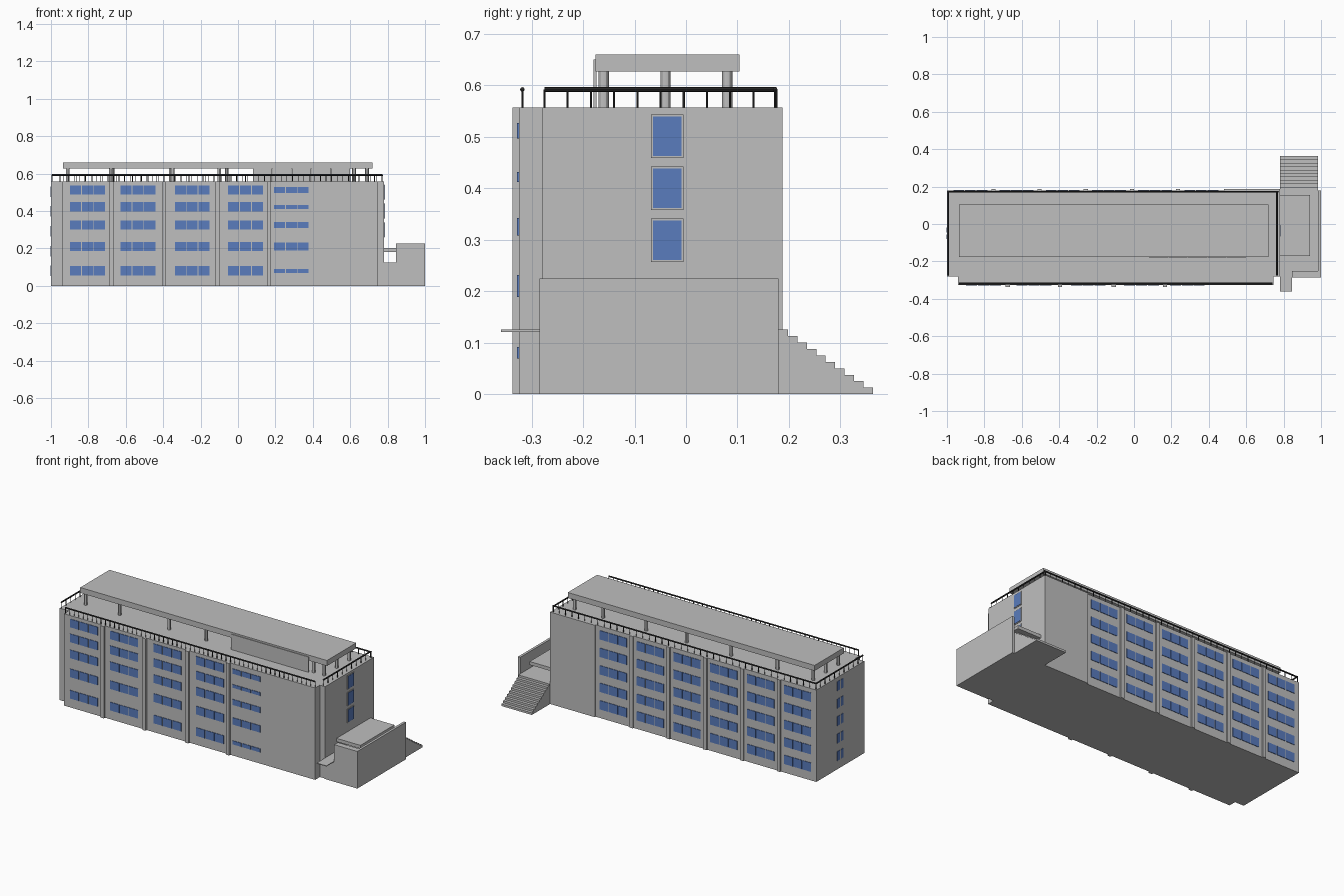
import bpy
import bmesh
from mathutils import Matrix, Vector

if "Cube" in bpy.data.objects:
    bpy.data.objects.remove(bpy.data.objects["Cube"], do_unlink=True)


def material(name, colour):
    m = bpy.data.materials.new(name)
    m.use_nodes = True
    m.diffuse_color = (*colour, 1)
    m.node_tree.nodes["Principled BSDF"].inputs["Base Color"].default_value = (*colour, 1)
    return m


CONCRETE = material("concrete grey", (0.52, 0.52, 0.52))
GLASS = material("window blue", (0.1, 0.2, 0.51))
METAL = material("railing charcoal", (0.03, 0.03, 0.03))


def add_box(bm, lo, hi):
    lo, hi = Vector(lo), Vector(hi)
    size = Matrix.Diagonal((*(hi - lo), 1))
    bmesh.ops.create_cube(bm, size=1, matrix=Matrix.Translation((lo + hi) / 2) @ size)


def add_rod(bm, a, b, radius, sides=8):
    a, b = Vector(a), Vector(b)
    turn = (b - a).to_track_quat("Z", "Y").to_matrix().to_4x4()
    bmesh.ops.create_cone(bm, cap_ends=True, segments=sides, radius1=radius, radius2=radius,
                          depth=(b - a).length, matrix=Matrix.Translation((a + b) / 2) @ turn)


def finish(name, bm, mat):
    mesh = bpy.data.meshes.new(name)
    bm.to_mesh(mesh)
    bm.free()
    mesh.materials.append(mat)
    ob = bpy.data.objects.new(name, mesh)
    bpy.context.scene.collection.objects.link(ob)
    return ob


def boxes(name, mat, items):
    bm = bmesh.new()
    for lo, hi in items:
        add_box(bm, lo, hi)
    return finish(name, bm, mat)


ROOF = 0.557
FRONT, BACK = -0.325, 0.18

# Main block: T-shaped footprint extruded to the roof
outline = [(-1, BACK), (-1, -0.28), (-0.94, -0.28), (-0.94, FRONT),
           (0.745, FRONT), (0.745, -0.28), (0.78, -0.28), (0.78, BACK)]
bm = bmesh.new()
base = bm.faces.new([bm.verts.new((x, y, 0)) for x, y in outline])
top = bmesh.ops.extrude_face_region(bm, geom=[base])["geom"]
bmesh.ops.translate(bm, vec=(0, 0, ROOF), verts=[v for v in top if isinstance(v, bmesh.types.BMVert)])
bmesh.ops.recalc_face_normals(bm, faces=bm.faces)
finish("main_block", bm, CONCRETE)

# Pilasters between the window bays, and the blank end wall at the back
boxes("front_pilasters", CONCRETE,
      [((x - 0.011, FRONT - 0.012, 0), (x + 0.011, FRONT, ROOF)) for x in (-0.675, -0.395, -0.108, 0.165)])
boxes("back_pilasters", CONCRETE,
      [((x - 0.011, BACK, 0), (x + 0.011, BACK + 0.008, ROOF))
       for x in [0.236 - 0.247 * i for i in range(5)]])
boxes("back_blank_wall", CONCRETE, [((0.48, BACK, 0), (0.78, BACK + 0.008, ROOF))])


# Windows: three panes per opening, as thin plates
def panes(x, z, width, height, y):
    step = width / 3
    return [((x - width / 2 + i * step + 0.002, y - 0.003, z - height / 2),
             (x - width / 2 + (i + 1) * step - 0.002, y + 0.003, z + height / 2)) for i in range(3)]


front_rows = (0.08, 0.21, 0.325, 0.422, 0.512)
front, back = [], []
for x in (-0.805, -0.535, -0.245, 0.04):
    for z in front_rows:
        front += panes(x, z, 0.19, 0.05, FRONT)
for z, h in zip(front_rows, (0.022, 0.042, 0.034, 0.02, 0.03)):
    front += panes(0.285, z, 0.19, h, FRONT)
for i in range(6):
    for row in range(5):
        back += panes(0.36 - 0.247 * i, 0.08 + 0.106 * row, 0.185, 0.054, BACK)
boxes("front_windows", GLASS, front)
boxes("back_windows", GLASS, back)

# End windows: three framed ones on the left end, a narrow stack on the right end
frames, glass = [], []
for z in (0.257, 0.358, 0.459):
    frames.append(((0.775, -0.068, z), (0.783, -0.005, z + 0.084)))
    glass.append(((0.775, -0.064, z + 0.004), (0.785, -0.009, z + 0.08)))
boxes("left_window_frames", CONCRETE, frames)
boxes("left_windows", GLASS, glass)
boxes("right_windows", GLASS,
      [((-1, y, z - 0.028), (-0.997, y + 0.025, z + 0.028))
       for z in [0.08 + 0.106 * i for i in range(5)] for y in (-0.08, -0.045)])
for v in bpy.data.objects["right_windows"].data.vertices:
    v.co.x -= 0.002


# Roof railings
def railing(name, a, b, spacing=0.043):
    a, b = Vector((*a, ROOF)), Vector((*b, ROOF))
    up = Vector((0, 0, 0.035))
    bm = bmesh.new()
    add_rod(bm, a + up, b + up, 0.0045)
    count = round((b - a).length / spacing)
    for i in range(count + 1):
        p = a.lerp(b, i / count)
        add_rod(bm, p, p + up, 0.002, 6)
    finish(name, bm, METAL)


railing("front_railing", (-0.935, -0.318), (0.74, -0.318), 0.03)
railing("back_railing", (-0.995, 0.173), (0.773, 0.173))
railing("right_railing", (-0.993, -0.275), (-0.993, 0.176))
railing("left_railing", (0.765, -0.275), (0.765, 0.176))

# Roof canopy on round columns, with a screen wall under its front edge
boxes("roof_canopy", CONCRETE, [((-0.935, -0.176, 0.627), (0.72, 0.104, 0.66))])
bm = bmesh.new()
spots = [(x, -0.16) for x in (-0.91, -0.68, -0.35, -0.1, 0.62, 0.69)]
spots += [(x, 0.08) for x in (-0.91, -0.67, -0.36, -0.06, 0.21, 0.5, 0.69)]
spots += [(-0.91, -0.04), (0.69, -0.04)]
for x, y in spots:
    add_rod(bm, (x, y, ROOF), (x, y, 0.63), 0.01, 12)
finish("canopy_columns", bm, CONCRETE)
bpy.context.view_layer.objects.active = bpy.data.objects["canopy_columns"]
bpy.data.objects["canopy_columns"].select_set(True)
bpy.ops.object.shade_smooth_by_angle()
boxes("screen_wall", CONCRETE,
      [((0.08 + 0.104 * i, -0.18, ROOF), (0.182 + 0.104 * i, -0.174, 0.65)) for i in range(5)])

# Entrance terrace with parapets, small shelter slab and landing
boxes("terrace_base", CONCRETE, [((0.78, -0.285, 0), (1, 0.18, 0.125))])
boxes("terrace_parapets", CONCRETE, [((0.845, -0.285, 0.125), (1, -0.25, 0.225)),
                                     ((0.985, -0.25, 0.125), (1, 0.18, 0.225))])
boxes("shelter_slab", CONCRETE, [((0.78, -0.17, 0.182), (0.94, 0.155, 0.202))])
boxes("front_landing", CONCRETE, [((0.78, -0.36, 0.121), (0.845, -0.28, 0.125))])

# Back stairs
steps = 10
run = 0.183 / steps
boxes("back_stairs", CONCRETE,
      [((0.78, 0.18 + i * run, 0), (0.985, 0.18 + (i + 1) * run, 0.125 * (steps - i) / steps))
       for i in range(steps)])
